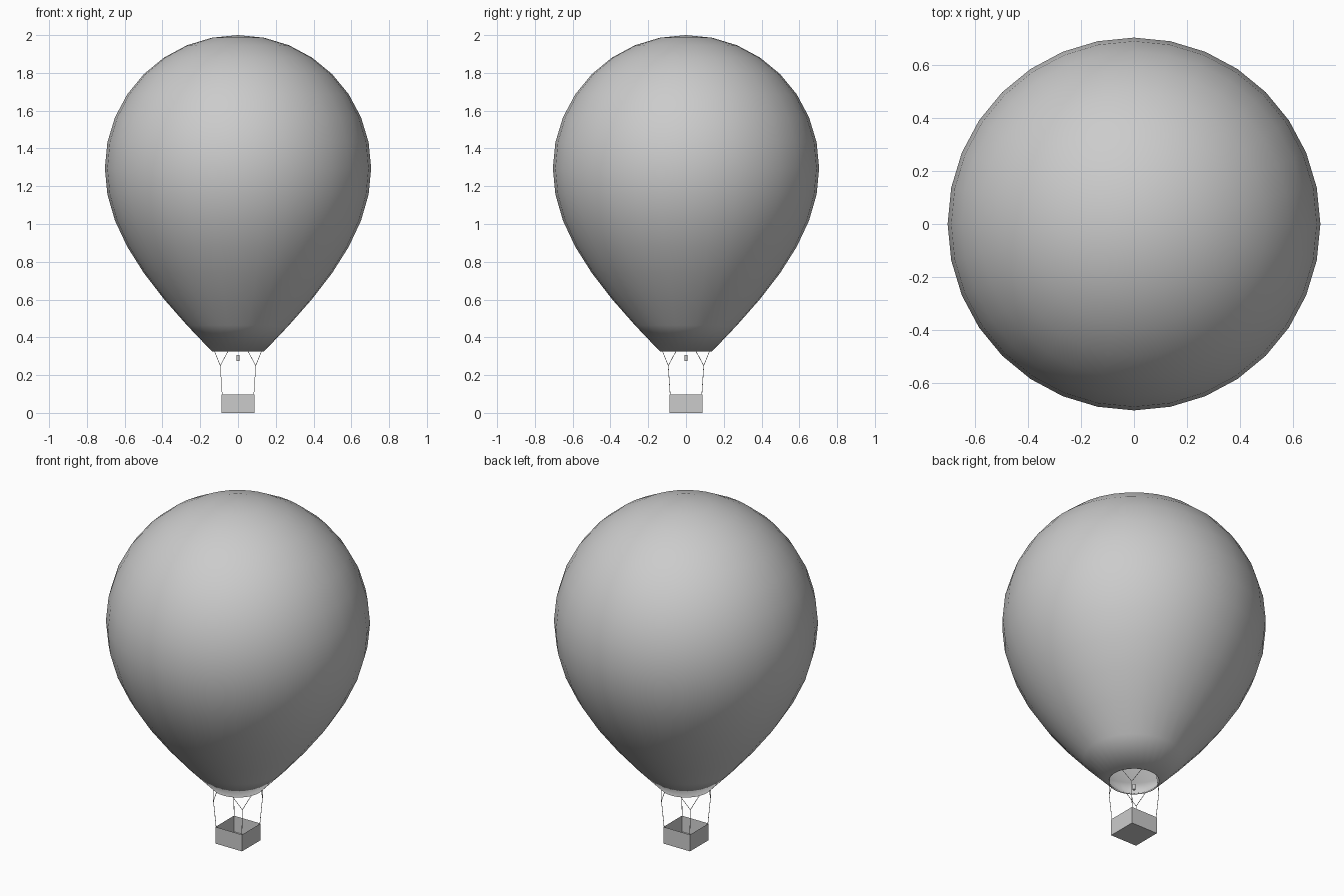
import bpy
import bmesh
import math
from mathutils import Vector

cube = bpy.data.objects.get("Cube")
if cube:
    bpy.data.objects.remove(cube, do_unlink=True)

# Single plain material
grey = bpy.data.materials.new("plain grey")
grey.use_nodes = True
colour = (0.6, 0.6, 0.6, 1)
grey.diffuse_color = colour
grey.node_tree.nodes["Principled BSDF"].inputs["Base Color"].default_value = colour


def add_object(name, bm, smooth=False):
    bmesh.ops.recalc_face_normals(bm, faces=bm.faces)
    mesh = bpy.data.meshes.new(name)
    bm.to_mesh(mesh)
    bm.free()
    mesh.materials.append(grey)
    for poly in mesh.polygons:
        poly.use_smooth = smooth
    obj = bpy.data.objects.new(name, mesh)
    bpy.context.collection.objects.link(obj)
    return obj


def add_rod(bm, start, end, radius, sides):
    start, end = Vector(start), Vector(end)
    axis = end - start
    made = bmesh.ops.create_cone(bm, cap_ends=True, segments=sides,
                                 radius1=radius, radius2=radius, depth=axis.length)
    turn = Vector((0, 0, 1)).rotation_difference(axis).to_matrix()
    bmesh.ops.rotate(bm, verts=made["verts"], matrix=turn)
    bmesh.ops.translate(bm, verts=made["verts"], vec=(start + end) / 2)


# Envelope: a half sphere above, evenly spaced tapering rings below
RADIUS, CENTRE, SEGMENTS, RINGS = 0.705, 1.295, 32, 16
MOUTH_Z = 0.325
drop = (CENTRE - MOUTH_Z) / 7
bm = bmesh.new()
profile = []
for ring in range(RINGS):
    angle = math.pi * ring / RINGS
    if ring <= 8:
        z = CENTRE + RADIUS * math.cos(angle)
    else:
        z = CENTRE - drop * (ring - 8)
    profile.append(bm.verts.new((RADIUS * math.sin(angle), 0, z)))
edges = [bm.edges.new(pair) for pair in zip(profile, profile[1:])]
bmesh.ops.spin(bm, geom=profile + edges, cent=(0, 0, 0), axis=(0, 0, 1),
               angle=math.tau, steps=SEGMENTS, use_merge=True)
bmesh.ops.remove_doubles(bm, verts=bm.verts, dist=0.0001)
bmesh.ops.recalc_face_normals(bm, faces=bm.faces)
if sum(f.normal.dot(f.calc_center_median() - Vector((0, 0, CENTRE))) for f in bm.faces) < 0:
    bmesh.ops.reverse_faces(bm, faces=bm.faces)
envelope = add_object("envelope", bm, smooth=True)
shell = envelope.modifiers.new("fabric thickness", "SOLIDIFY")
shell.thickness = 0.008
shell.offset = -1

# Basket: open box with thin walls
HALF, HEIGHT = 0.0865, 0.098
bm = bmesh.new()
bmesh.ops.create_cube(bm, size=1)
bmesh.ops.scale(bm, verts=bm.verts, vec=(2 * HALF, 2 * HALF, HEIGHT))
bmesh.ops.translate(bm, verts=bm.verts, vec=(0, 0, HEIGHT / 2))
top = max(bm.faces, key=lambda f: f.calc_center_median().z)
bmesh.ops.inset_region(bm, faces=[top], thickness=0.006)
bmesh.ops.translate(bm, verts=top.verts, vec=(0, 0, 0.006 - HEIGHT))
add_object("basket", bm)

# Ropes: one from each basket corner, forking to the mouth
bm = bmesh.new()
mouth_radius = RADIUS * math.sin(math.pi / RINGS) - 0.002
for sx in (-1, 1):
    for sy in (-1, 1):
        corner = (sx * (HALF - 0.003), sy * (HALF - 0.003), HEIGHT - 0.005)
        fork = (sx * 0.094, sy * 0.094, 0.25)
        add_rod(bm, corner, fork, 0.0015, 6)
        for degrees in (22.5, 67.5):
            a = math.radians(degrees)
            tip = (sx * mouth_radius * math.cos(a), sy * mouth_radius * math.sin(a), MOUTH_Z + 0.003)
            add_rod(bm, fork, tip, 0.0015, 6)
add_object("ropes", bm)

# Burner under the mouth
bm = bmesh.new()
add_rod(bm, (0, 0, 0.275), (0, 0, 0.306), 0.009, 16)
burner = add_object("burner", bm)
for poly in burner.data.polygons:
    poly.use_smooth = len(poly.vertices) == 4
